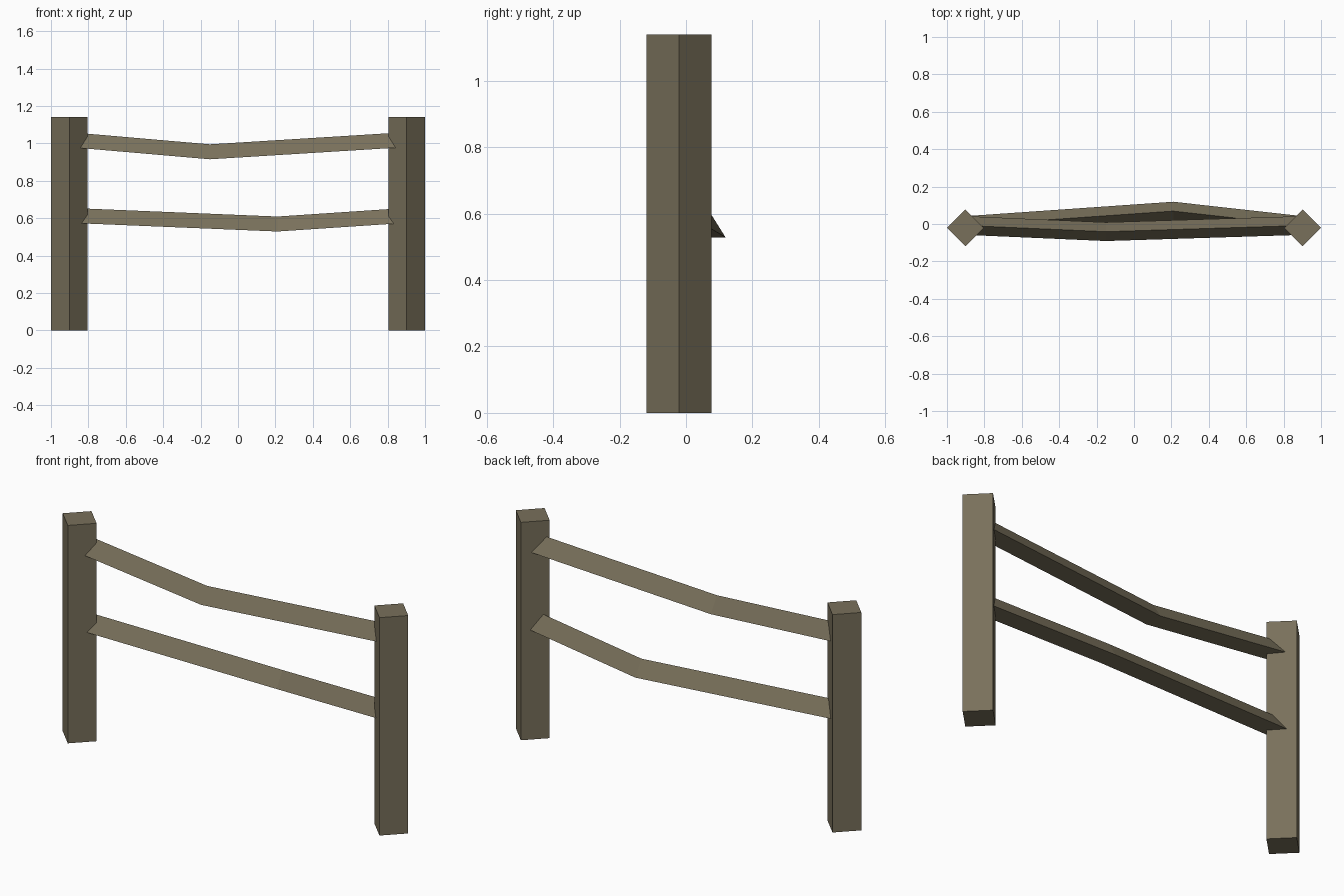
import bpy, bmesh

if "Cube" in bpy.data.objects:
    bpy.data.objects.remove(bpy.data.objects["Cube"])

wood = bpy.data.materials.new("weathered wood")
wood.diffuse_color = (0.19, 0.163, 0.104, 1)
wood.use_nodes = True
wood.node_tree.nodes["Principled BSDF"].inputs["Base Color"].default_value = wood.diffuse_color


def loft(name, rings):
    """Skin matching closed rings of points into a capped solid."""
    bm = bmesh.new()
    vs = [[bm.verts.new(p) for p in ring] for ring in rings]
    n = len(rings[0])
    for a, b in zip(vs, vs[1:]):
        for i in range(n):
            j = (i + 1) % n
            bm.faces.new((a[i], a[j], b[j], b[i]))
    bm.faces.new(vs[0][::-1])
    bm.faces.new(vs[-1])
    bmesh.ops.recalc_face_normals(bm, faces=bm.faces)
    mesh = bpy.data.meshes.new(name)
    bm.to_mesh(mesh)
    bm.free()
    mesh.materials.append(wood)
    bpy.context.collection.objects.link(bpy.data.objects.new(name, mesh))


# Square posts turned 45 degrees
R, POST_Y, POST_H = 0.098, -0.021, 1.14
for side, x in (("left", -0.902), ("right", 0.902)):
    loft(side + "_post", [[(x + R, POST_Y, z), (x, POST_Y + R, z),
                           (x - R, POST_Y, z), (x, POST_Y - R, z)]
                          for z in (0, POST_H)])


# Split rails: triangular section with one bend, ends buried in the posts
def rail(name, path):
    loft(name, [[(x, y - 0.05, z), (x, y + 0.05, z), (x, y, z + 0.08)]
                for x, y, z in path])


rail("upper_rail", [(-0.9, -0.008, 0.98), (-0.15, -0.041, 0.915), (0.9, -0.008, 0.98)])
rail("lower_rail", [(-0.9, -0.008, 0.575), (0.21, 0.069, 0.529), (0.9, -0.008, 0.575)])
